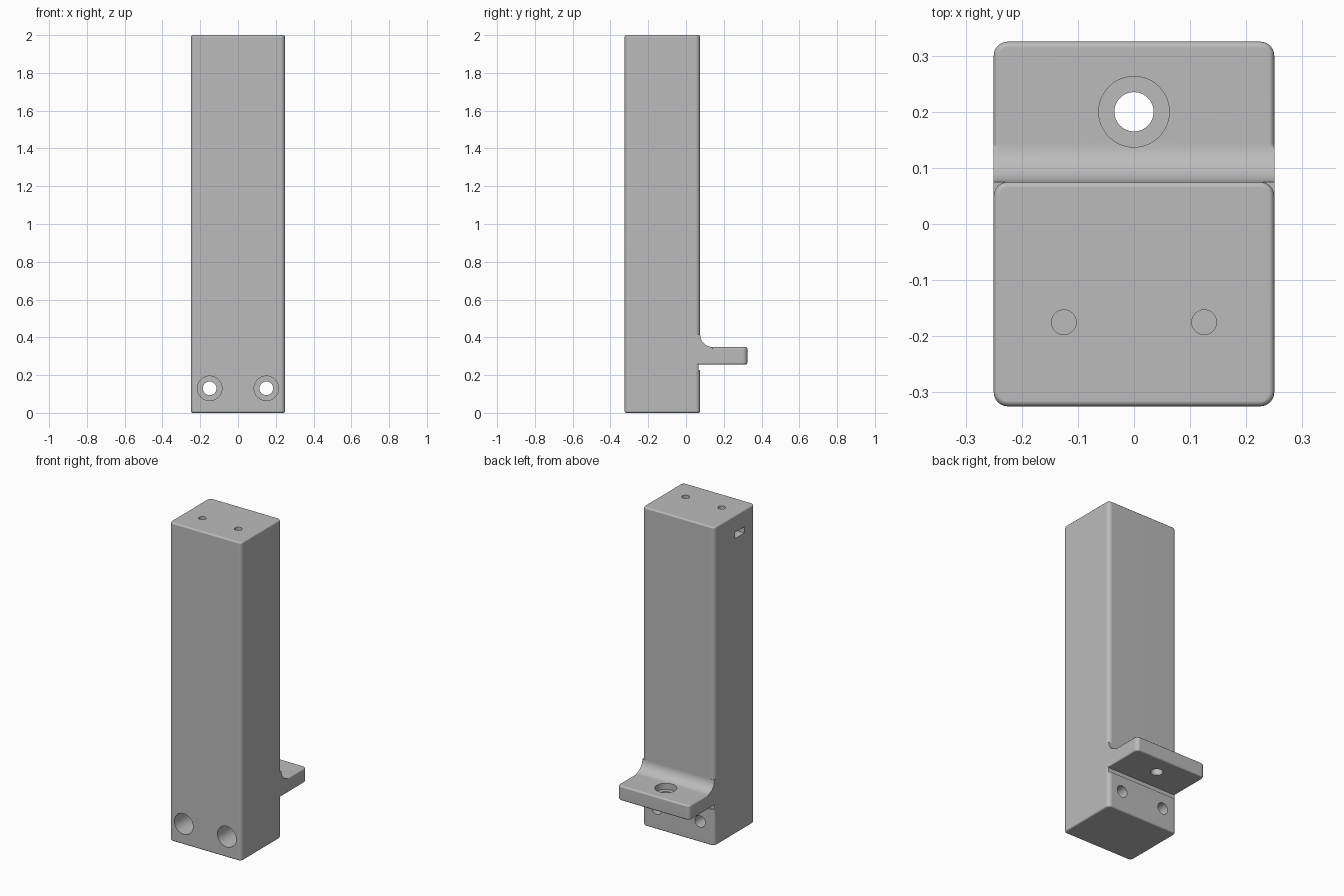
import bpy, bmesh, math
from mathutils import Vector

if "Cube" in bpy.data.objects:
    bpy.data.objects.remove(bpy.data.objects["Cube"], do_unlink=True)

grey = bpy.data.materials.new("plain grey")
grey.use_nodes = True
COLOUR = (0.5, 0.5, 0.5, 1)
grey.diffuse_color = COLOUR
grey.node_tree.nodes["Principled BSDF"].inputs["Base Color"].default_value = COLOUR


def finish(name, bm):
    bmesh.ops.recalc_face_normals(bm, faces=bm.faces)
    mesh = bpy.data.meshes.new(name)
    bm.to_mesh(mesh)
    bm.free()
    mesh.materials.append(grey)
    obj = bpy.data.objects.new(name, mesh)
    bpy.context.collection.objects.link(obj)
    return obj


def round_edges(bm, test, radius, segments):
    """Round every sharp edge whose two ends satisfy the test."""
    edges = [e for e in bm.edges if e.calc_face_angle(0) > 0.7
             and test(e.verts[0].co, e.verts[1].co)]
    bmesh.ops.bevel(bm, geom=edges, offset=radius, segments=segments,
                    profile=0.5, affect='EDGES')


def box(low, high):
    bm = bmesh.new()
    bmesh.ops.create_cube(bm, size=1)
    for v in bm.verts:
        v.co = [h if c > 0 else l for c, l, h in zip(v.co, low, high)]
    return bm


def rod(start, end, radius):
    start, end = Vector(start), Vector(end)
    axis = end - start
    bm = bmesh.new()
    bmesh.ops.create_cone(bm, cap_ends=True, segments=48, radius1=radius,
                          radius2=radius, depth=axis.length)
    bm.transform(axis.to_track_quat('Z', 'Y').to_matrix().to_4x4())
    bmesh.ops.translate(bm, verts=bm.verts, vec=(start + end) / 2)
    return bm


def combine(target, bm, operation):
    tool = finish("tool", bm)
    tool.hide_render = True
    mod = target.modifiers.new("combine", 'BOOLEAN')
    mod.operation, mod.solver, mod.object = operation, 'EXACT', tool
    bpy.context.view_layer.objects.active = target
    bpy.ops.object.modifier_apply(modifier=mod.name)
    bpy.data.objects.remove(tool, do_unlink=True)


# Tall block with rounded corners and softened ends
bm = box((-0.25, -0.325, 0), (0.25, 0.075, 2))
round_edges(bm, lambda a, b: abs(a.z - b.z) > 1, 0.025, 6)
round_edges(bm, lambda a, b: abs(a.z - b.z) < 0.01, 0.01, 3)
block = finish("mounting_block", bm)

# Rear shelf: side profile with a concave fillet, extruded across the width
R, TOP, BOTTOM, BACK = 0.068, 0.348, 0.256, 0.075
profile = [(0.0, BOTTOM), (0.325, BOTTOM), (0.325, TOP)]
for i in range(13):
    a = math.radians(270 - 90 * i / 12)
    profile.append((BACK + R + R * math.cos(a), TOP + R + R * math.sin(a)))
profile.append((0.0, TOP + R))
bm = bmesh.new()
face = bm.faces.new([bm.verts.new((-0.25, y, z)) for y, z in profile])
side = bmesh.ops.extrude_face_region(bm, geom=[face])
bmesh.ops.translate(bm, vec=(0.5, 0, 0),
                    verts=[v for v in side["geom"] if isinstance(v, bmesh.types.BMVert)])
bmesh.ops.recalc_face_normals(bm, faces=bm.faces)
round_edges(bm, lambda a, b: min(a.y, b.y) > 0.32 and abs(a.z - b.z) > 0.05, 0.025, 6)
round_edges(bm, lambda a, b: max(a.y, b.y) > 0.14 and abs(a.z - b.z) < 0.001, 0.01, 3)
combine(block, bm, 'UNION')

# Relief groove under the shelf
combine(block, box((-0.3, 0.065, 0.226), (0.3, 0.1, BOTTOM)), 'DIFFERENCE')

# Counterbored screw holes through the foot
for x in (-0.15, 0.15):
    combine(block, rod((x, -0.4, 0.13), (x, 0.2, 0.13), 0.036), 'DIFFERENCE')
    combine(block, rod((x, -0.4, 0.13), (x, -0.08, 0.13), 0.065), 'DIFFERENCE')

# Counterbored hole in the shelf
combine(block, rod((0, 0.2, 0.2), (0, 0.2, 0.4), 0.035), 'DIFFERENCE')
combine(block, rod((0, 0.2, 0.31), (0, 0.2, 0.4), 0.063), 'DIFFERENCE')

# Nut slot in the side, then the two blind holes in the top
combine(block, box((-0.3, -0.223, 1.855), (-0.08, -0.128, 1.893)), 'DIFFERENCE')
for x in (-0.125, 0.125):
    combine(block, rod((x, -0.175, 1.78), (x, -0.175, 2.1), 0.022), 'DIFFERENCE')

# Smooth rounds with crisp edges and flat faces
bpy.ops.object.select_all(action='DESELECT')
block.select_set(True)
bpy.context.view_layer.objects.active = block
bpy.ops.object.shade_smooth_by_angle(angle=math.radians(32))
weighted = block.modifiers.new("even shading", 'WEIGHTED_NORMAL')
weighted.keep_sharp = True
